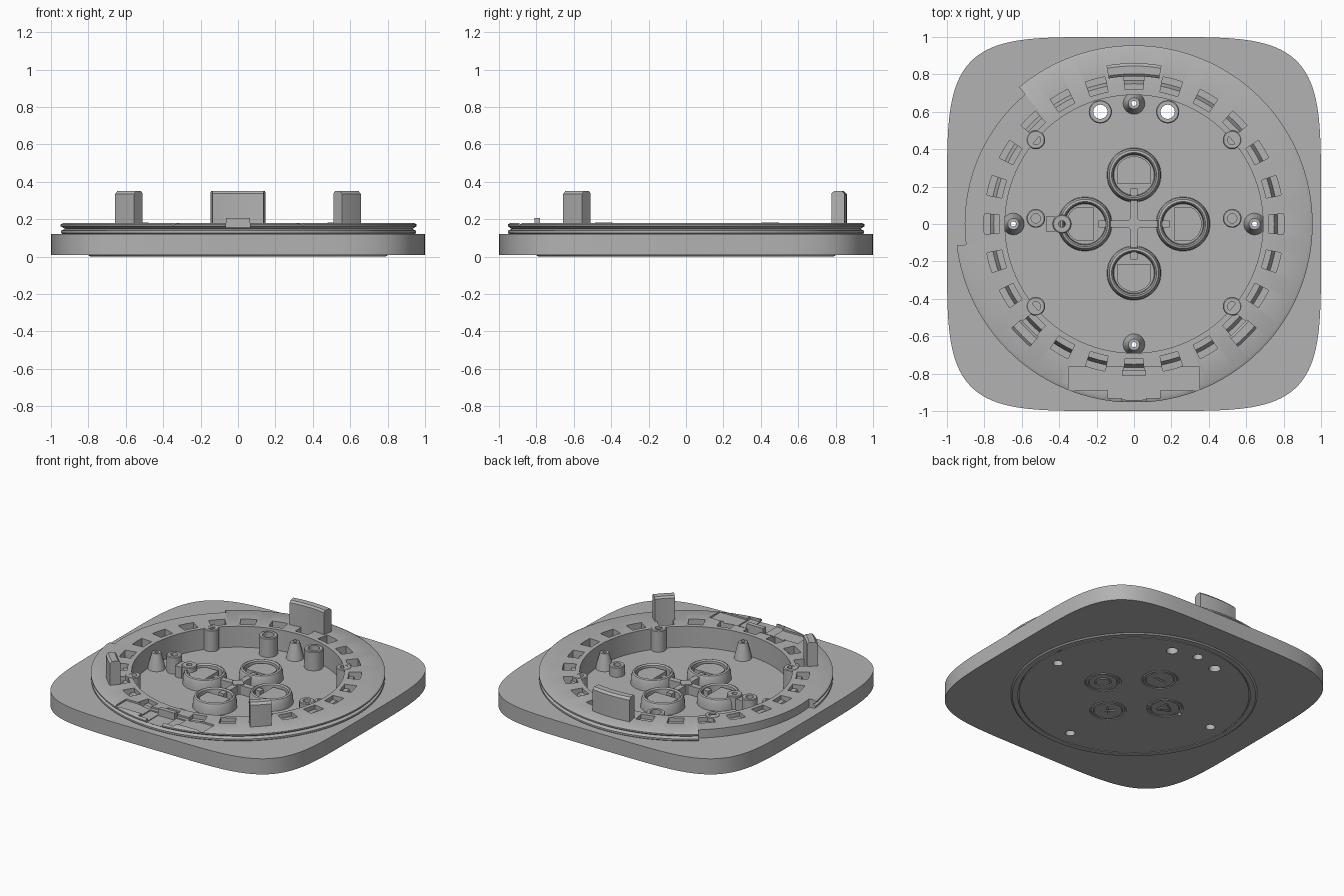
import bpy, bmesh
from math import sin, cos, pi, tau, radians, copysign

if "Cube" in bpy.data.objects:
    bpy.data.objects.remove(bpy.data.objects["Cube"])

GREY = (0.45, 0.45, 0.45, 1)
grey = bpy.data.materials.new("plain grey")
grey.use_nodes = True
grey.diffuse_color = GREY
grey.node_tree.nodes["Principled BSDF"].inputs["Base Color"].default_value = GREY

parts = []
FLOOR, RIM = 0.03, 0.18


def finish(name, bm):
    bmesh.ops.remove_doubles(bm, verts=bm.verts, dist=1e-5)
    bmesh.ops.recalc_face_normals(bm, faces=bm.faces)
    mesh = bpy.data.meshes.new(name)
    bm.to_mesh(mesh)
    bm.free()
    mesh.materials.append(grey)
    ob = bpy.data.objects.new(name, mesh)
    bpy.context.collection.objects.link(ob)
    parts.append(ob)
    return ob


def lathe(name, profile, at=(0, 0), seg=48, mid=None, half=pi):
    """Sweep a closed (radius, height) loop round z; a part turn gets end caps."""
    full = mid is None
    start = 0 if full else mid - half
    steps = seg if full else seg + 1
    bm = bmesh.new()
    rows = []
    for i in range(steps):
        a = start + 2 * half * i / seg
        rows.append([bm.verts.new((at[0] + r * cos(a), at[1] + r * sin(a), z))
                     for r, z in profile])
    n = len(profile)
    for i in range(seg):
        p, q = rows[i], rows[(i + 1) % steps]
        for j in range(n):
            k = (j + 1) % n
            bm.faces.new((p[j], q[j], q[k], p[k]))
    if not full:
        bm.faces.new(rows[0])
        bm.faces.new(rows[-1])
    return finish(name, bm)


def band(r0, r1, z0, z1):
    return [(r0, z0), (r1, z0), (r1, z1), (r0, z1)]


def prism(name, pts, z0, z1, at=(0, 0), turn=0):
    bm = bmesh.new()
    c, s = cos(turn), sin(turn)
    base = [bm.verts.new((at[0] + x * c - y * s, at[1] + x * s + y * c, z0)) for x, y in pts]
    face = bm.faces.new(base)
    new = bmesh.ops.extrude_face_region(bm, geom=[face])["geom"]
    bmesh.ops.translate(bm, vec=(0, 0, z1 - z0),
                        verts=[v for v in new if isinstance(v, bmesh.types.BMVert)])
    return finish(name, bm)


def rect(x0, x1, y0, y1):
    return [(x0, y0), (x1, y0), (x1, y1), (x0, y1)]


def cut(target, *cutters):
    for tool in cutters:
        mod = target.modifiers.new("cut", "BOOLEAN")
        mod.operation, mod.solver, mod.object = "DIFFERENCE", "EXACT", tool
        bpy.context.view_layer.objects.active = target
        bpy.ops.object.modifier_apply(modifier=mod.name)
        parts.remove(tool)
        bpy.data.objects.remove(tool)


def disc(r, z0, z1, at=(0, 0), seg=32):
    return lathe("cutter", band(0, r, z0, z1), at, seg)


# Rounded square base plate
def squircle(n=160, power=0.4):
    angles = [tau * i / n for i in range(n)]
    return [(copysign(abs(cos(a)) ** power, cos(a)), copysign(abs(sin(a)) ** power, sin(a)))
            for a in angles]


plate = prism("base_plate", squircle(), 0.008, 0.12)
cut(plate, disc(0.9, FLOOR, 0.3, seg=128), disc(0.8, -0.1, 0.3, seg=128))

# Thin bowl floor, standing slightly proud of the underside
floor = lathe("bowl_floor", [(0, 0), (0.79, 0), (0.8, 0.008), (0.8, FLOOR), (0, FLOOR)], seg=128)
cut(floor, lathe("cutter", band(0.748, 0.754, -0.1, 0.006), seg=128))

# Raised ring with a grooved outer edge
ring = lathe("raised_ring", [(0.69, FLOOR), (0.9, FLOOR), (0.9, 0.12), (0.945, 0.12),
                             (0.953, 0.126), (0.953, 0.138), (0.932, 0.148), (0.955, 0.162),
                             (0.955, 0.172), (0.94, RIM), (0.69, RIM)], seg=144)
cut(ring, lathe("cutter", band(0.905, 1.1, 0.11, 0.3), seg=24,
                mid=radians(158.5), half=radians(28.5)))

# Row of stepped pockets round the ring
pocket = [(0.72, 0.3), (0.72, 0.15), (0.75, 0.15), (0.768, 0.1), (0.802, 0.1), (0.802, 0.3)]
for i in range(24):
    cut(ring, lathe("cutter", pocket, seg=4, mid=tau * i / 24, half=0.068))

# Shallow latch recess at the front
cut(ring, prism("cutter", rect(-0.35, 0.35, -0.89, -0.765), 0.168, 0.3),
    prism("cutter", rect(-0.14, 0.14, -0.93, -0.79), 0.16, 0.3),
    prism("cutter", rect(-0.065, 0.065, -1.1, -0.79), 0.155, 0.3))
prism("latch_tongue", rect(-0.065, 0.065, -0.81, -0.78), 0.1, 0.205)

# Three tall clips
clip = [(0.79, 0.1), (0.86, 0.1), (0.86, 0.335), (0.845, 0.35), (0.803, 0.35), (0.79, 0.338)]
for name, angle, half in (("back_clip", 90, 0.172), ("front_left_clip", 315, 0.083),
                          ("front_right_clip", 225, 0.083)):
    lathe(name, clip, seg=8, mid=radians(angle), half=half)


# Screw tubes
def tube(name, at, r, hole, top, bottom):
    lathe(name, [(0 if bottom > FLOOR else hole, FLOOR), (r, FLOOR), (r, top - 0.005),
                 (r - 0.005, top), (hole, top), (hole, bottom)]
          + ([(0, bottom)] if bottom > FLOOR else []), at, 32)


for side, sx in (("left", 1), ("right", -1)):
    tube(side + "_back_corner_post", (sx * 0.525, 0.45), 0.05, 0.025, 0.182, 0.08)
    tube(side + "_front_corner_post", (sx * 0.525, -0.44), 0.05, 0.025, 0.182, 0.08)
    tube(side + "_mount_tube", (sx * 0.18, 0.6), 0.062, 0.038, 0.165, FLOOR)
    cut(floor, disc(0.038, -0.1, 0.1, (sx * 0.18, 0.6)))
tube("left_side_post", (0.525, 0.03), 0.05, 0.025, 0.1, 0.06)
tube("right_side_post", (-0.525, 0.03), 0.05, 0.025, 0.15, 0.08)
tube("indicator_tube", (-0.385, 0), 0.05, 0.018, 0.125, FLOOR)
prism("indicator_bracket", rect(-0.47, -0.42, -0.04, 0.04), FLOOR, 0.11)
cut(floor, disc(0.012, -0.1, 0.1, (-0.385, 0)))

# Four hollow cones, four buttons and their spring arms
outward = [(0.1 * cos(a), 0.1 * sin(a)) for a in (radians(d) for d in range(-64, 65, 8))]
for i, name in enumerate(("left", "back", "right", "front")):
    a = i * pi / 2
    spot = (0.645 * cos(a), 0.645 * sin(a))
    lathe(name + "_cone", [(0.034, FLOOR), (0.058, FLOOR), (0.05, 0.07), (0.03, 0.145),
                           (0.014, 0.145), (0.014, 0.12)], spot, 32)
    cut(floor, disc(0.032, -0.1, 0.1, spot))

    hub = (0.262 * cos(a), 0.262 * sin(a))
    lathe(name + "_button_cup", [(0.108, FLOOR), (0.145, FLOOR), (0.142, 0.08), (0.132, 0.105),
                                 (0.12, 0.11), (0.112, 0.1)], hub)
    prism(name + "_button_core", [(-0.045, -0.09), *outward, (-0.045, 0.09)],
          FLOOR, 0.09, hub, a)
    prism(name + "_spring_arm", rect(0.01, 0.19, -0.02, 0.02), FLOOR, 0.095, turn=a)
    cut(floor, lathe("cutter", band(0.11, 0.118, -0.1, 0.015), hub),
        lathe("cutter", band(0.092, 0.096, -0.1, 0.006), hub))

    # Shape engraved under each button
    if name == "left":
        cut(floor, lathe("cutter", band(0.045, 0.055, -0.1, 0.008), hub))
    bars = {"left": [], "back": [(0, 0)], "front": [(45, 0), (135, 0)],
            "right": [(90, -0.028), (210, -0.028), (330, -0.028)]}[name]
    for angle, shift in bars:
        cut(floor, prism("cutter", rect(-0.046, 0.046, shift - 0.005, shift + 0.005),
                         -0.1, 0.008, hub, radians(angle)))

prism("spring_hub", rect(-0.035, 0.035, -0.035, 0.035), FLOOR, 0.1, turn=pi / 4)

# Smooth round surfaces, keep edges sharp
bpy.ops.object.select_all(action="DESELECT")
for ob in parts:
    ob.select_set(True)
bpy.context.view_layer.objects.active = plate
bpy.ops.object.shade_smooth_by_angle(angle=radians(30))
